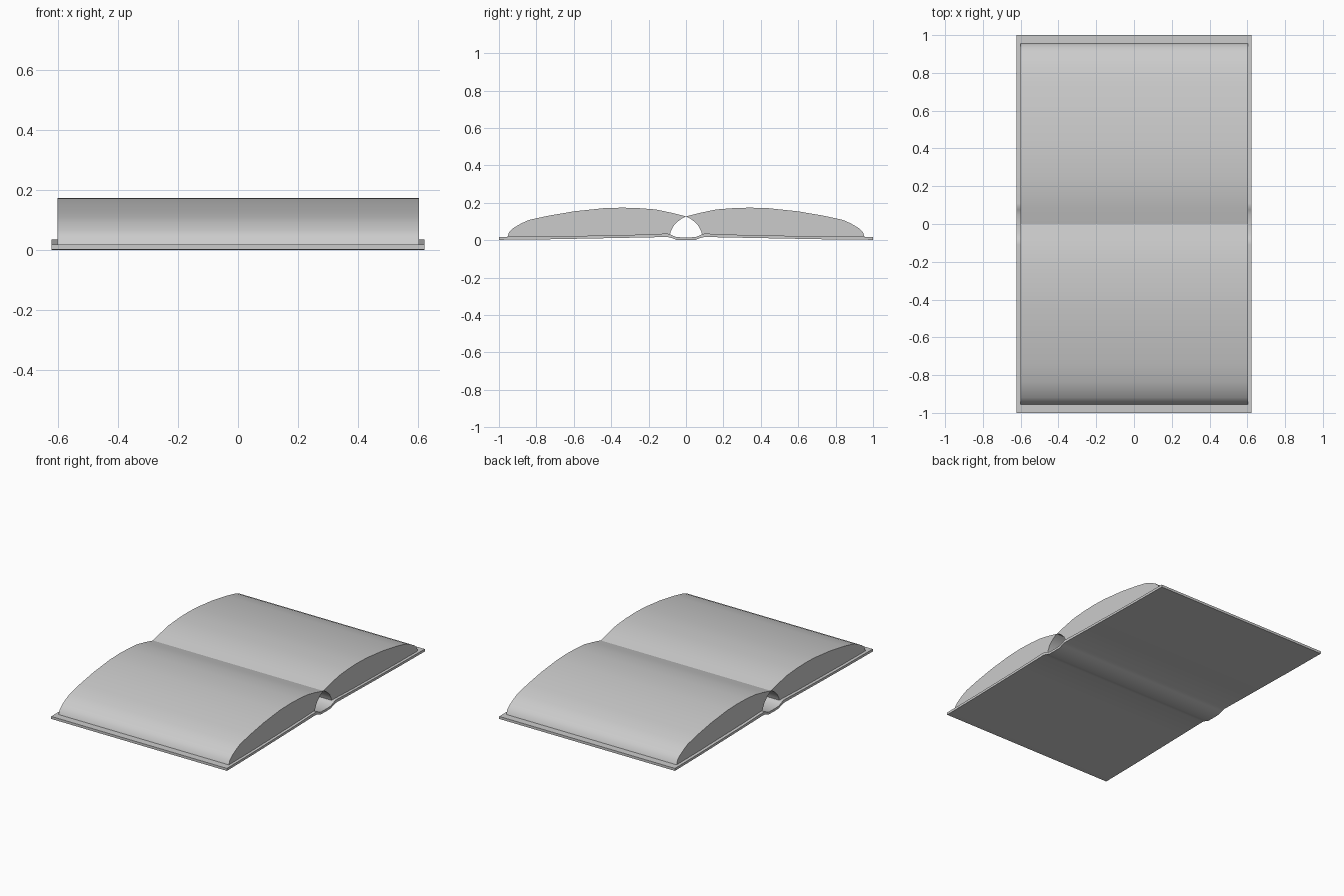
import bpy
import bmesh
import math

cube = bpy.data.objects.get("Cube")
if cube:
    bpy.data.objects.remove(cube, do_unlink=True)

grey = bpy.data.materials.new("plain grey")
grey.use_nodes = True
GREY = (0.6, 0.6, 0.6, 1)
grey.diffuse_color = GREY
grey.node_tree.nodes["Principled BSDF"].inputs["Base Color"].default_value = GREY


def extrude_profile(name, profile, x0, x1):
    """Sweep a closed (y, z) outline along x and shade it smooth."""
    bm = bmesh.new()
    face = bm.faces.new([bm.verts.new((x0, y, z)) for y, z in profile])
    result = bmesh.ops.extrude_face_region(bm, geom=[face])
    moved = [v for v in result["geom"] if isinstance(v, bmesh.types.BMVert)]
    bmesh.ops.translate(bm, verts=moved, vec=(x1 - x0, 0, 0))
    bmesh.ops.recalc_face_normals(bm, faces=bm.faces)
    mesh = bpy.data.meshes.new(name)
    bm.to_mesh(mesh)
    bm.free()
    mesh.materials.append(grey)
    obj = bpy.data.objects.new(name, mesh)
    bpy.context.collection.objects.link(obj)
    bpy.ops.object.select_all(action="DESELECT")
    obj.select_set(True)
    bpy.context.view_layer.objects.active = obj
    bpy.ops.object.shade_smooth_by_angle(angle=math.radians(35))
    return obj


def mirrored(points):
    """Full outline edge from -y to +y, given the half from y = 0 outward."""
    return [(-y, z) for y, z in reversed(points) if y > 0] + points


# Cover: two boards joined by a sunken spine
cover_top = [(0, 0.015), (0.05, 0.016), (0.075, 0.026), (0.09, 0.034),
             (0.11, 0.035), (0.3, 0.028), (0.72, 0.02), (1, 0.018)]
cover_bottom = [(0, 0), (0.05, 0.001), (0.075, 0.011), (0.1, 0.017),
                (0.3, 0.013), (0.72, 0.005), (1, 0.002)]
extrude_profile("cover", mirrored(cover_top) + mirrored(cover_bottom)[::-1],
                -0.622, 0.622)

# Page stacks: arched blocks that meet at the gutter over a hollow spine
pages = [(0, 0.127), (0.08, 0.147), (0.16, 0.164), (0.25, 0.171), (0.34, 0.174),
         (0.44, 0.171), (0.6, 0.154), (0.74, 0.13), (0.84, 0.108), (0.88, 0.09),
         (0.92, 0.067), (0.945, 0.045), (0.955, 0.018), (0.72, 0.019),
         (0.3, 0.027), (0.085, 0.034), (0.08, 0.05), (0.065, 0.078),
         (0.04, 0.103), (0.02, 0.117)]
for side, name in ((-1, "front_pages"), (1, "back_pages")):
    extrude_profile(name, [(side * y, z) for y, z in pages], -0.602, 0.604)
